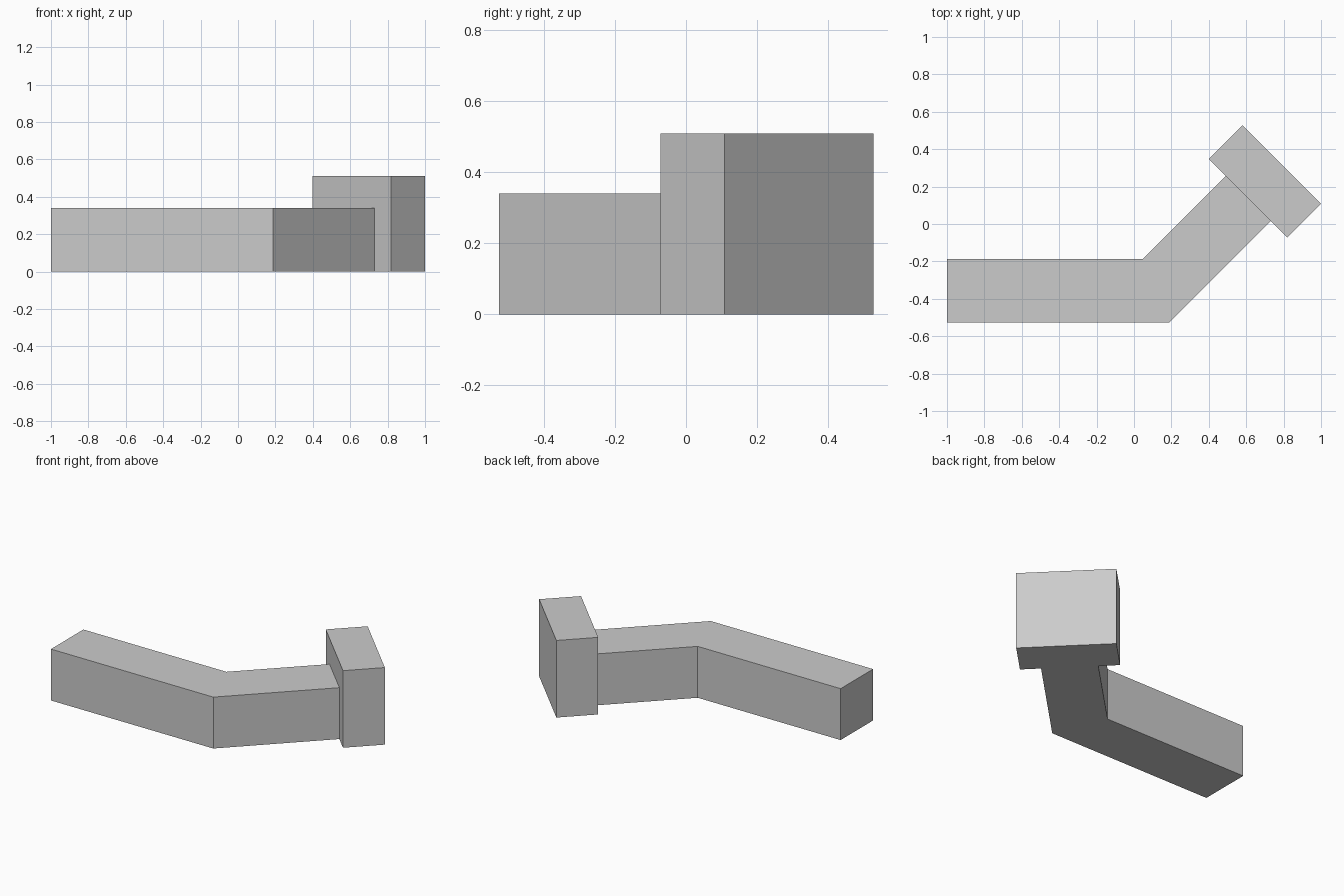
import bpy
import bmesh
from math import radians
from mathutils import Vector

default = bpy.data.objects.get("Cube")
if default:
    bpy.data.objects.remove(default, do_unlink=True)

grey = bpy.data.materials.new("plain grey")
grey.use_nodes = True
colour = (0.6, 0.6, 0.6, 1)
grey.diffuse_color = colour
grey.node_tree.nodes["Principled BSDF"].inputs["Base Color"].default_value = colour


def prism(name, footprint, height):
    """Extrude a flat outline upwards from the ground."""
    bm = bmesh.new()
    base = bm.faces.new([bm.verts.new((x, y, 0)) for x, y in footprint])
    top = bmesh.ops.extrude_face_region(bm, geom=[base], use_keep_orig=True)
    verts = [v for v in top["geom"] if isinstance(v, bmesh.types.BMVert)]
    bmesh.ops.translate(bm, verts=verts, vec=(0, 0, height))
    bmesh.ops.recalc_face_normals(bm, faces=bm.faces)
    mesh = bpy.data.meshes.new(name)
    bm.to_mesh(mesh)
    bm.free()
    mesh.materials.append(grey)
    obj = bpy.data.objects.new(name, mesh)
    bpy.context.collection.objects.link(obj)
    return obj


# Bent arm with a mitred elbow
prism("bent_arm", [(-1, -0.527), (0.188, -0.527), (0.732, 0.018),
                   (0.492, 0.258), (0.046, -0.188), (-1, -0.188)], 0.34)

# Block across the end of the arm
along = Vector((1, 1)).normalized()
across = Vector((1, -1)).normalized()
centre = Vector((0.699, 0.228))
corners = [centre + along * a * 0.1275 + across * b * 0.297
           for a, b in ((-1, -1), (-1, 1), (1, 1), (1, -1))]
prism("end_block", corners, 0.51)
